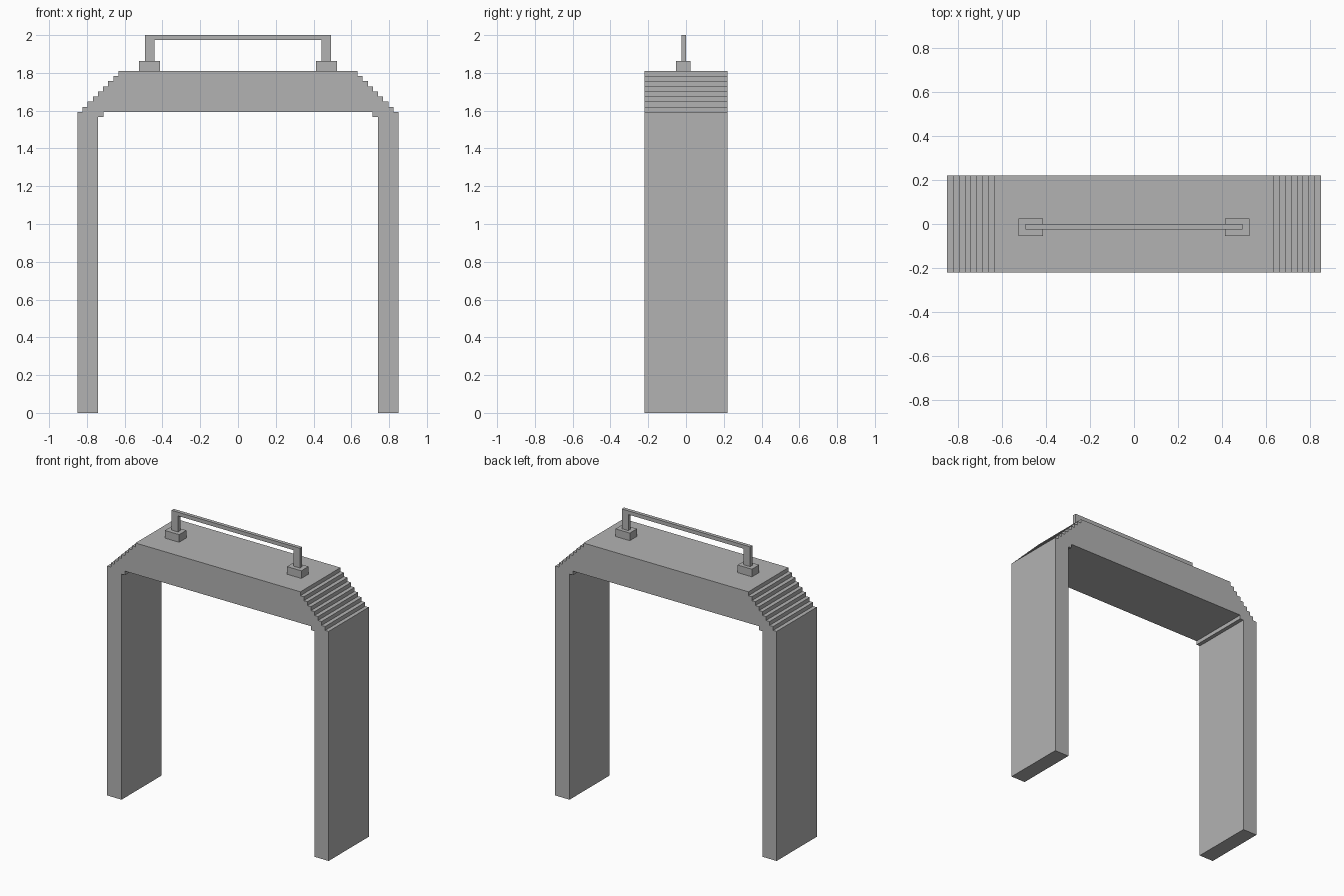
import bpy
import bmesh

cube = bpy.data.objects.get("Cube")
if cube:
    bpy.data.objects.remove(cube, do_unlink=True)

grey = bpy.data.materials.new("plain grey")
grey.use_nodes = True
colour = (0.45, 0.45, 0.45, 1)
grey.diffuse_color = colour
grey.node_tree.nodes["Principled BSDF"].inputs["Base Color"].default_value = colour


def prism(name, half, y0, y1):
    """Extrude a left-hand x-z half profile, mirrored across x = 0, along y."""
    profile = half + [(-x, z) for x, z in reversed(half)]
    bm = bmesh.new()
    face = bm.faces.new([bm.verts.new((x, y0, z)) for x, z in profile])
    solid = bmesh.ops.extrude_face_region(bm, geom=[face])
    moved = [v for v in solid["geom"] if isinstance(v, bmesh.types.BMVert)]
    bmesh.ops.translate(bm, verts=moved, vec=(0, y1 - y0, 0))
    bmesh.ops.recalc_face_normals(bm, faces=bm.faces)
    mesh = bpy.data.meshes.new(name)
    bm.to_mesh(mesh)
    bm.free()
    mesh.materials.append(grey)
    obj = bpy.data.objects.new(name, mesh)
    bpy.context.collection.objects.link(obj)


def box(name, x0, x1, y0, y1, z0, z1):
    bpy.ops.mesh.primitive_cube_add(
        size=1, location=((x0 + x1) / 2, (y0 + y1) / 2, (z0 + z1) / 2))
    obj = bpy.context.object
    obj.name = name
    obj.scale = (x1 - x0, y1 - y0, z1 - z0)
    obj.data.materials.append(grey)


# Arch: legs, stepped shoulders and beam in one outline
outer, inner = 0.85, 0.74
shoulder, top = 1.593, 1.81
steps = 8
step = (top - shoulder) / steps
half = [(inner - step, shoulder), (inner - step, shoulder - step),
        (inner, shoulder - step), (inner, 0), (outer, 0), (outer, shoulder)]
for i in range(1, steps + 1):
    x = outer - i * step
    half += [(x, shoulder + (i - 1) * step), (x, shoulder + i * step)]
prism("arch", half, -0.22, 0.22)

# Handle: two feet carrying a thin square-cornered bar
foot_top = top + 0.053
for side, sign in (("left", 1), ("right", -1)):
    x0, x1 = sorted((sign * 0.414, sign * 0.524))
    box(side + "_handle_foot", x0, x1, -0.054, 0.025, top, foot_top)
prism("handle", [(0.443, 1.974), (0.443, foot_top), (0.493, foot_top), (0.493, 2)],
      -0.025, 0)
